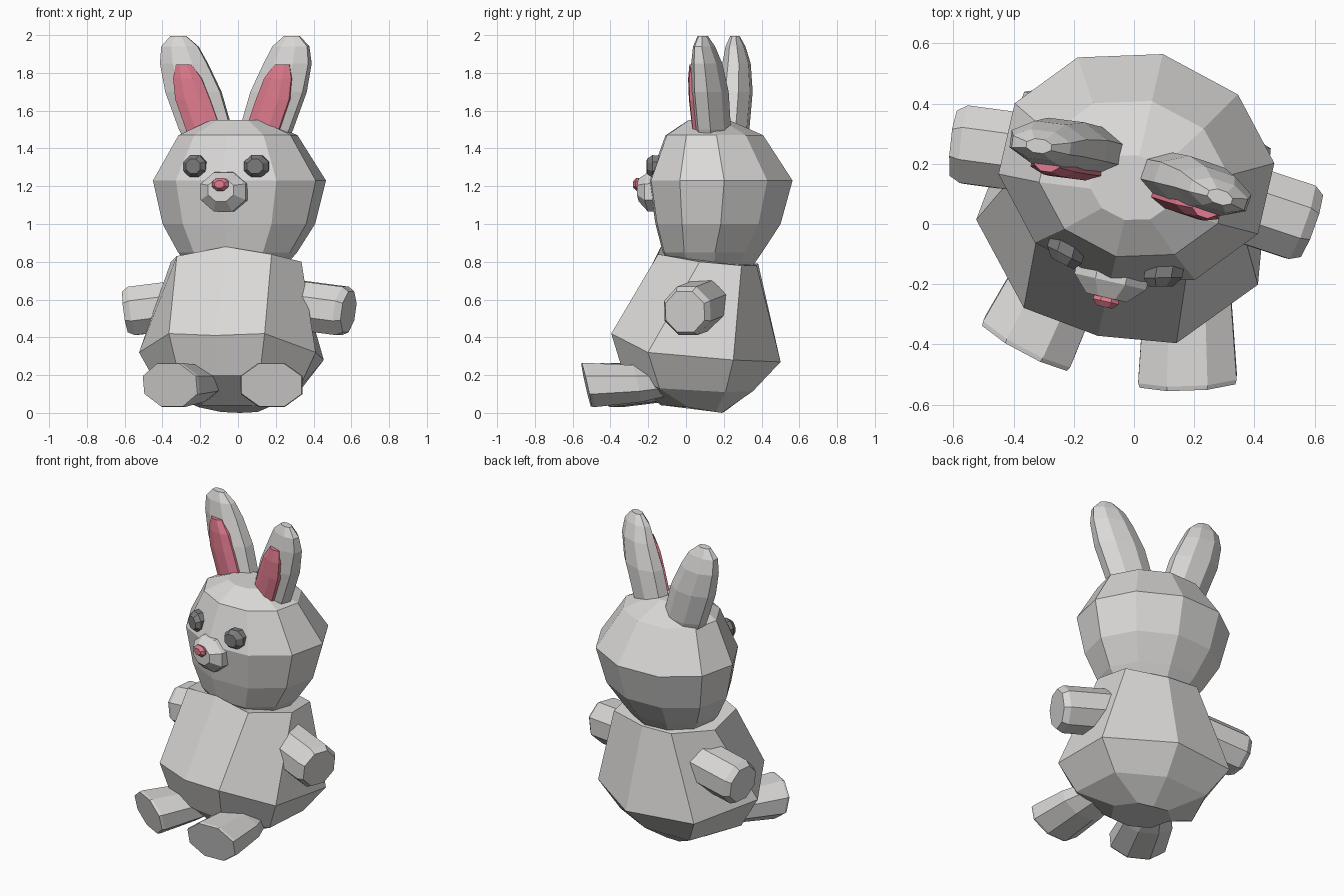
import bpy, bmesh, math
from mathutils import Matrix, Vector

if "Cube" in bpy.data.objects:
    bpy.data.objects.remove(bpy.data.objects["Cube"])

# whole figure is turned a little to its right
PLACE = Matrix.Translation((0, 0.15, 0)) @ Matrix.Rotation(math.radians(-13), 4, 'Z')


def material(name, rgb):
    m = bpy.data.materials.new(name)
    m.diffuse_color = (*rgb, 1)
    m.use_nodes = True
    m.node_tree.nodes["Principled BSDF"].inputs["Base Color"].default_value = m.diffuse_color
    return m


FUR = material("light_grey_fur", (0.70, 0.69, 0.68))
DARK = material("dark_grey", (0.20, 0.20, 0.20))
PINK = material("pink", (0.74, 0.20, 0.27))


def loft(name, rings, mat, side=1, dx=0, dy=0):
    """Skin closed rings and cap both ends; side=-1 mirrors in x, dx and dy shift afterwards."""
    bm = bmesh.new()
    vs = [[bm.verts.new(PLACE @ Vector((p[0] * side + dx, p[1] + dy, p[2]))) for p in r]
          for r in rings]
    n = len(vs[0])
    for a, b in zip(vs, vs[1:]):
        for i in range(n):
            j = (i + 1) % n
            bm.faces.new((a[i], a[j], b[j], b[i]))
    bm.faces.new(vs[0])
    bm.faces.new(vs[-1])
    bmesh.ops.recalc_face_normals(bm, faces=bm.faces)
    me = bpy.data.meshes.new(name)
    bm.to_mesh(me)
    bm.free()
    me.materials.append(mat)
    ob = bpy.data.objects.new(name, me)
    bpy.context.collection.objects.link(ob)
    return ob


def ring(c, ru, rv, u, v, n=8, phase=0.5):
    c, u, v = Vector(c), Vector(u).normalized(), Vector(v).normalized()
    angles = [2 * math.pi * (i + phase) / n for i in range(n)]
    return [c + u * ru * math.cos(a) + v * rv * math.sin(a) for a in angles]


def tube(name, stations, u, v, mat, side=1, n=8, phase=0.5, dx=0, dy=0):
    rings = [ring(c, ru, rv, u, v, n, phase) for c, ru, rv in stations]
    return loft(name, rings, mat, side, dx, dy)


def full(half):
    """Half outline from front to back, completed by symmetry."""
    return half + [(-x, y, z) for x, y, z in half[-2:0:-1]]


X, Y, Z = (1, 0, 0), (0, 1, 0), (0, 0, 1)

# body: pear shape with a raised belly and slightly uneven shoulders
lower = [
    [(0, -.29, .04), (.13, -.25, .04), (.19, -.10, .03), (.10, .03, .005), (0, .04, .0)],
    [(0, -.46, .20), (.22, -.44, .20), (.38, -.21, .13), (.30, .13, .11), (0, .21, .115)],
    [(0, -.535, .41), (.26, -.50, .42), (.48, -.25, .32), (.42, .20, .28), (0, .36, .27)],
]
shoulders = [(0, -.29, .88), (.24, -.25, .84), (.345, 0, .80), (.27, .21, .78),
             (0, .23, .78), (-.21, .19, .79), (-.36, -.02, .80), (-.27, -.27, .83)]
loft("body", [full(h) for h in lower] + [shoulders], FUR)

# head: ten-sided faceted ball
head = [((0, -.01, .78), .26, .22), ((0, -.01, .85), .32, .27), ((0, .02, 1.0), .41, .34),
        ((0, .035, 1.23), .465, .39), ((0, .0, 1.47), .32, .265), ((0, -.03, 1.55), .14, .11)]
tube("head", head, X, Y, FUR, n=10, phase=2.5)

# muzzle and nose
tube("muzzle", [((0, -.26, 1.17), .135, .115), ((0, -.35, 1.17), .132, .112),
                ((0, -.405, 1.18), .075, .065)], X, Z, FUR)
tube("nose", [((0, -.38, 1.21), .035, .025), ((0, -.418, 1.21), .048, .037),
              ((0, -.437, 1.21), .028, .021)], X, Z, PINK)

for s, tag in ((1, "left"), (-1, "right")):
    # eyes
    tube("eye_" + tag, [((.165, -.24, 1.305), .068, .062), ((.168, -.298, 1.305), .07, .064),
                        ((.168, -.328, 1.305), .045, .042)], (1, .25, 0), Z, DARK, s)

    # ears with nearly flush pink inner lining, cupped forward
    u, v = (1, -.10, 0), (.10, 1, 0)
    dy = -.015 * s
    tube("ear_" + tag, [((.14, .035, 1.40), .125, .075), ((.168, .04, 1.5), .15, .09),
                        ((.235, .04, 1.7), .158, .092), ((.285, .035, 1.85), .135, .075),
                        ((.305, .025, 1.94), .105, .052), ((.312, .02, 1.995), .045, .025)],
         u, v, FUR, s, dx=-.02, dy=dy)
    tube("inner_ear_" + tag, [((.135, -.022, 1.40), .09, .038), ((.165, -.024, 1.5), .10, .038),
                              ((.222, -.028, 1.66), .10, .040), ((.250, -.030, 1.77), .082, .038),
                              ((.273, -.026, 1.845), .045, .034)],
         u, v, PINK, s, dx=-.02, dy=dy)

    # arms
    tube("arm_" + tag, [((.25, .015, .58), .14, .14), ((.57, -.015, .54), .14, .14),
                        ((.605, -.02, .535), .118, .118)], (.12, 1, 0), (.14, 0, 1), FUR, s)

    # legs splayed forward, soles tilted up
    tube("leg_" + tag, [((.15, -.15, .17), .10, .07), ((.215, -.36, .155), .158, .108),
                        ((.272, -.605, .148), .177, .130), ((.276, -.62, .148), .172, .126)],
         (.966, .259, 0), (.04, -.22, 1), FUR, s, dx=.05)
